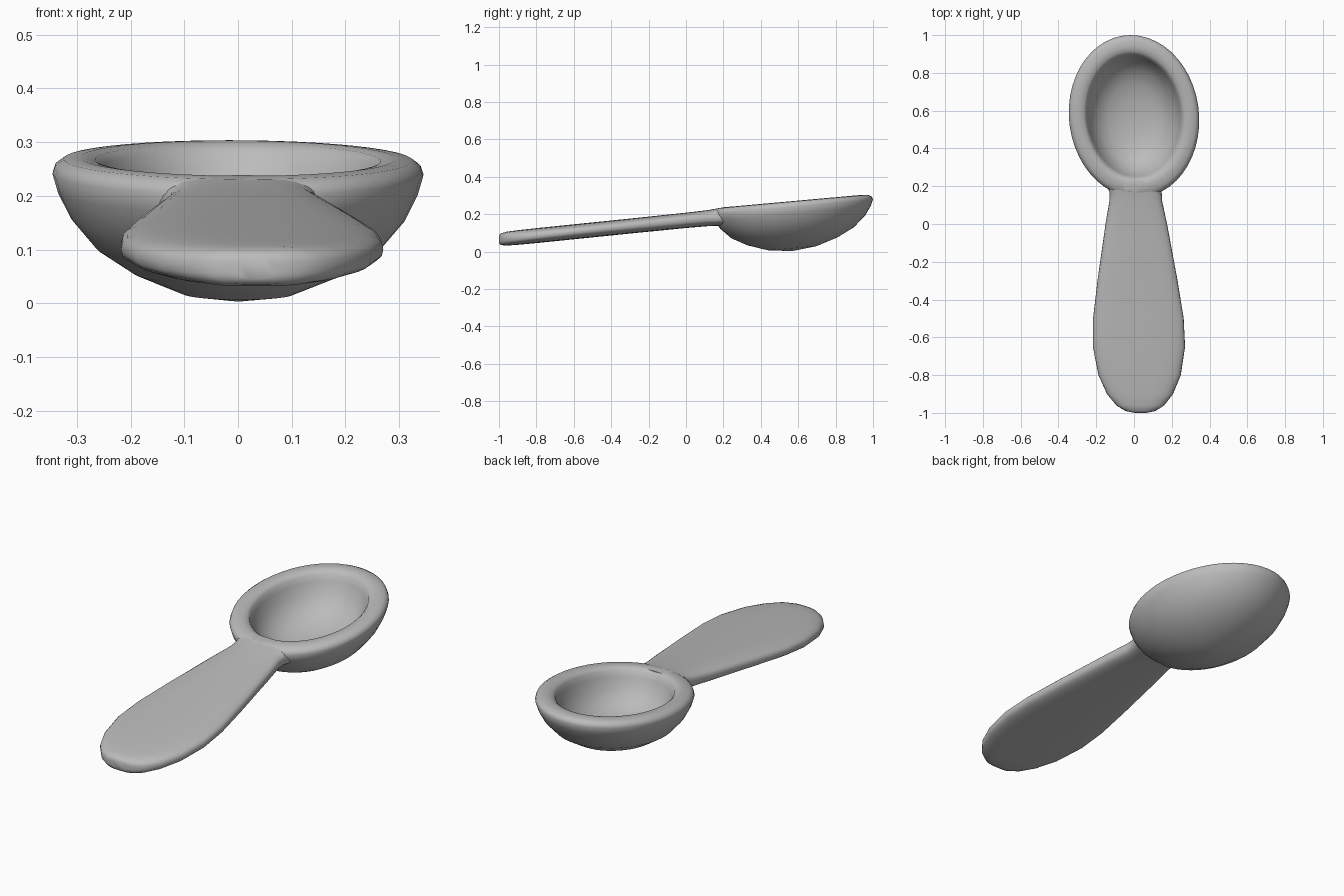
import bpy
import bmesh
import math

cube = bpy.data.objects.get("Cube")
if cube:
    bpy.data.objects.remove(cube, do_unlink=True)

grey = bpy.data.materials.new("plain_grey")
grey.use_nodes = True
COLOUR = (0.5, 0.5, 0.5, 1)
grey.diffuse_color = COLOUR
grey.node_tree.nodes["Principled BSDF"].inputs["Base Color"].default_value = COLOUR


def loft(name, rings, angle):
    """Skin a list of closed rings and cap both ends."""
    bm = bmesh.new()
    loops = [[bm.verts.new(p) for p in ring] for ring in rings]
    count = len(loops[0])
    for a, b in zip(loops, loops[1:]):
        for i in range(count):
            j = (i + 1) % count
            bm.faces.new((a[i], a[j], b[j], b[i]))
    bm.faces.new(loops[0])
    bm.faces.new(loops[-1])
    bmesh.ops.recalc_face_normals(bm, faces=bm.faces)
    mesh = bpy.data.meshes.new(name)
    bm.to_mesh(mesh)
    bm.free()
    mesh.materials.append(grey)
    obj = bpy.data.objects.new(name, mesh)
    bpy.context.collection.objects.link(obj)
    bpy.ops.object.select_all(action="DESELECT")
    obj.select_set(True)
    bpy.context.view_layer.objects.active = obj
    bpy.ops.object.shade_smooth_by_angle(angle=math.radians(angle))
    return obj


# Bowl: oval rings following a profile up the outside, over the rim, into the cavity
WIDTH, LENGTH, CENTRE = 0.345, 0.43, 0.57
outside = [(0.02, 0.004), (0.3, 0.018), (0.56, 0.055), (0.76, 0.1), (0.9, 0.157),
           (0.97, 0.205), (1, 0.24), (0.985, 0.256), (0.94, 0.267), (0.85, 0.27)]
inside = [(0.77, 0.266), (0.735, 0.254), (0.71, 0.225), (0.66, 0.175),
          (0.56, 0.122), (0.4, 0.086), (0.2, 0.07), (0.02, 0.066)]


def oval(scale, height, stretch):
    ring = []
    for i in range(48):
        a = math.tau * i / 48
        x = WIDTH * scale * math.cos(a)
        y = LENGTH * scale * stretch * math.sin(a)
        ring.append((x - 0.04 * y, CENTRE + y, height + 0.09 * y))
    return ring


loft("bowl", [oval(s, z, 1) for s, z in outside] + [oval(s, z, 1.04) for s, z in inside], 50)

# Handle: rounded flat sections (position, half width, half thickness)
sections = [(-1, 0.03, 0.02), (-0.99, 0.08, 0.031), (-0.96, 0.127, 0.037),
            (-0.9, 0.175, 0.039), (-0.8, 0.218, 0.04), (-0.65, 0.244, 0.04),
            (-0.5, 0.24, 0.04), (-0.3, 0.212, 0.04), (0, 0.163, 0.041),
            (0.12, 0.14, 0.043), (0.17, 0.138, 0.047), (0.21, 0.16, 0.05), (0.23, 0.165, 0.045)]


def rounded(c, power):
    return math.copysign(abs(c) ** power, c)


def slab(y, half_width, half_thick):
    ring = []
    for i in range(32):
        a = math.tau * i / 32
        x = half_width * rounded(math.cos(a), 0.6)
        z = half_thick * rounded(math.sin(a), 0.7)
        ring.append((x - 0.022 * (y - 0.55), y, z + 0.167 + 0.102 * y))
    return ring


loft("handle", [slab(*s) for s in sections], 60)
